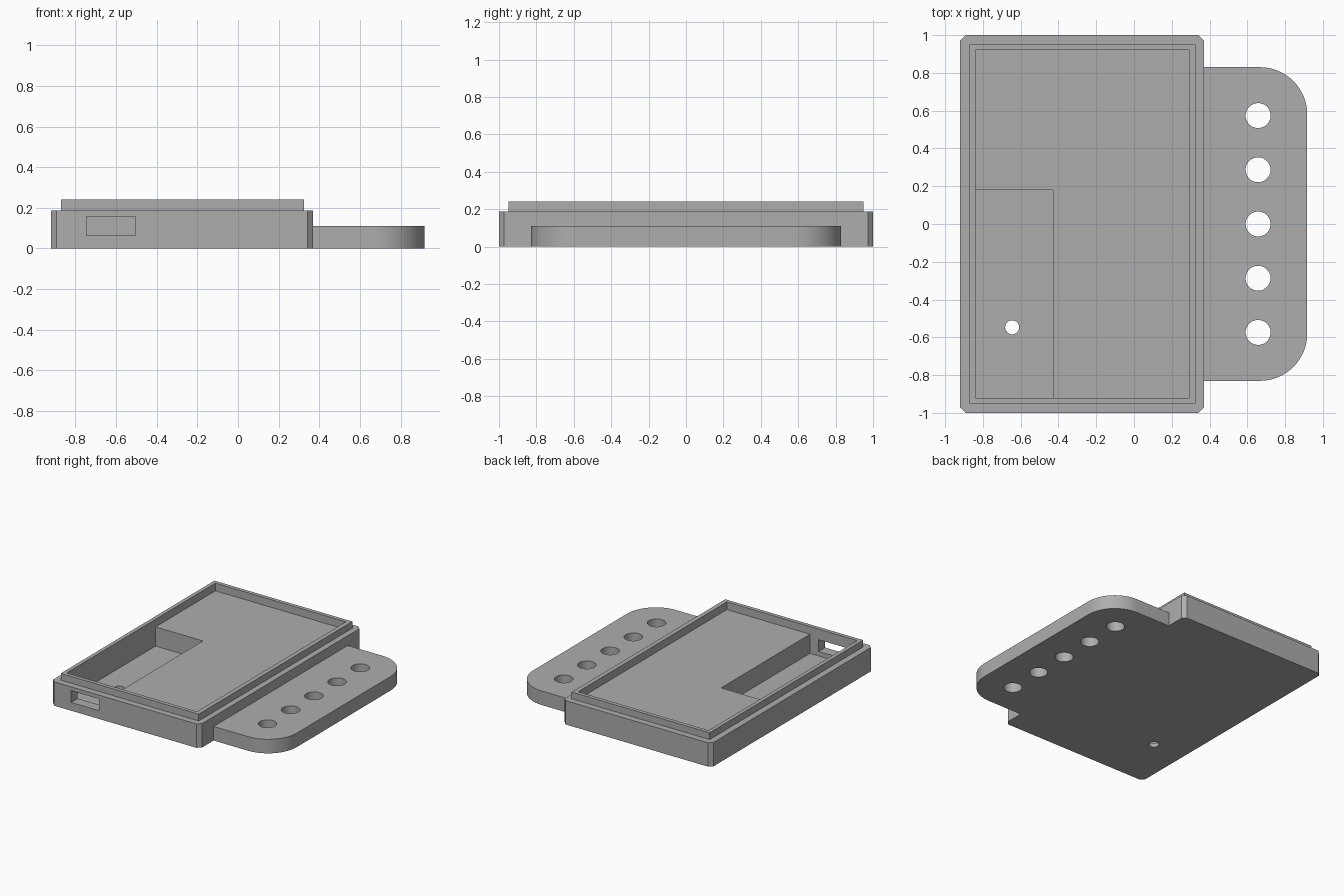
import bpy
import bmesh
import math

cube = bpy.data.objects.get("Cube")
if cube:
    bpy.data.objects.remove(cube, do_unlink=True)

grey = bpy.data.materials.new("plain grey")
grey.use_nodes = True
GREY = (0.42, 0.42, 0.42, 1)
grey.diffuse_color = GREY
grey.node_tree.nodes["Principled BSDF"].inputs["Base Color"].default_value = GREY


def prism(name, outline, z0, z1):
    """Extrude a flat outline from z0 up to z1."""
    bm = bmesh.new()
    base = bm.faces.new([bm.verts.new((x, y, z0)) for x, y in outline])
    top = bmesh.ops.extrude_face_region(bm, geom=[base])["geom"]
    verts = [v for v in top if isinstance(v, bmesh.types.BMVert)]
    bmesh.ops.translate(bm, verts=verts, vec=(0, 0, z1 - z0))
    bmesh.ops.recalc_face_normals(bm, faces=bm.faces)
    mesh = bpy.data.meshes.new(name)
    bm.to_mesh(mesh)
    bm.free()
    mesh.materials.append(grey)
    obj = bpy.data.objects.new(name, mesh)
    bpy.context.collection.objects.link(obj)
    return obj


def rect(x0, x1, y0, y1, c=0):
    """Rectangle outline, with corners chamfered by c."""
    if not c:
        return [(x0, y0), (x1, y0), (x1, y1), (x0, y1)]
    return [(x0 + c, y0), (x1 - c, y0), (x1, y0 + c), (x1, y1 - c),
            (x1 - c, y1), (x0 + c, y1), (x0, y1 - c), (x0, y0 + c)]


def arc(cx, cy, r, start, end, n):
    steps = [math.radians(start + (end - start) * i / n) for i in range(n + 1)]
    return [(cx + r * math.cos(a), cy + r * math.sin(a)) for a in steps]


def circle(cx, cy, r, n=48):
    return arc(cx, cy, r, 0, 360, n)[:-1]


def combine(target, other, operation):
    """Apply a boolean and remove the helper."""
    mod = target.modifiers.new("boolean", "BOOLEAN")
    mod.operation = operation
    mod.solver = "EXACT"
    mod.object = other
    bpy.context.view_layer.objects.active = target
    bpy.ops.object.modifier_apply(modifier=mod.name)
    bpy.data.objects.remove(other, do_unlink=True)


# Case with chamfered corners and a stepped lip
case = prism("case", rect(-0.92, 0.37, -1, 1, 0.028), 0, 0.187)
combine(case, prism("lip", rect(-0.87, 0.325, -0.95, 0.95), 0.1, 0.24), "UNION")

# Shallow tray, deep pocket, port slot and floor hole
cutters = [
    prism("tray_cut", rect(-0.84, 0.29, -0.92, 0.92), 0.18, 0.3),
    prism("pocket_cut", rect(-0.84, -0.43, -0.92, 0.18), 0.03, 0.25),
    prism("slot_cut", rect(-0.745, -0.505, -1.1, -0.88), 0.065, 0.157),
    prism("floor_hole_cut", circle(-0.645, -0.547, 0.037), -0.1, 0.1),
]
for cutter in cutters:
    combine(case, cutter, "DIFFERENCE")

# Side flange with rounded outer corners and a row of holes
R = 0.25
outline = [(0.37, -0.83)]
outline += arc(0.917 - R, -0.83 + R, R, -90, 0, 24)
outline += arc(0.917 - R, 0.83 - R, R, 0, 90, 24)
outline += [(0.37, 0.83)]
flange = prism("side_flange", outline, 0, 0.11)
for i in range(-2, 3):
    hole = prism("flange_hole_cut", circle(0.657, i * 0.287, 0.066), -0.1, 0.3)
    combine(flange, hole, "DIFFERENCE")

# Smooth the curves, keep the edges sharp
for obj in (case, flange):
    bpy.ops.object.select_all(action="DESELECT")
    obj.select_set(True)
    bpy.context.view_layer.objects.active = obj
    bpy.ops.object.shade_smooth_by_angle(angle=math.radians(30))
